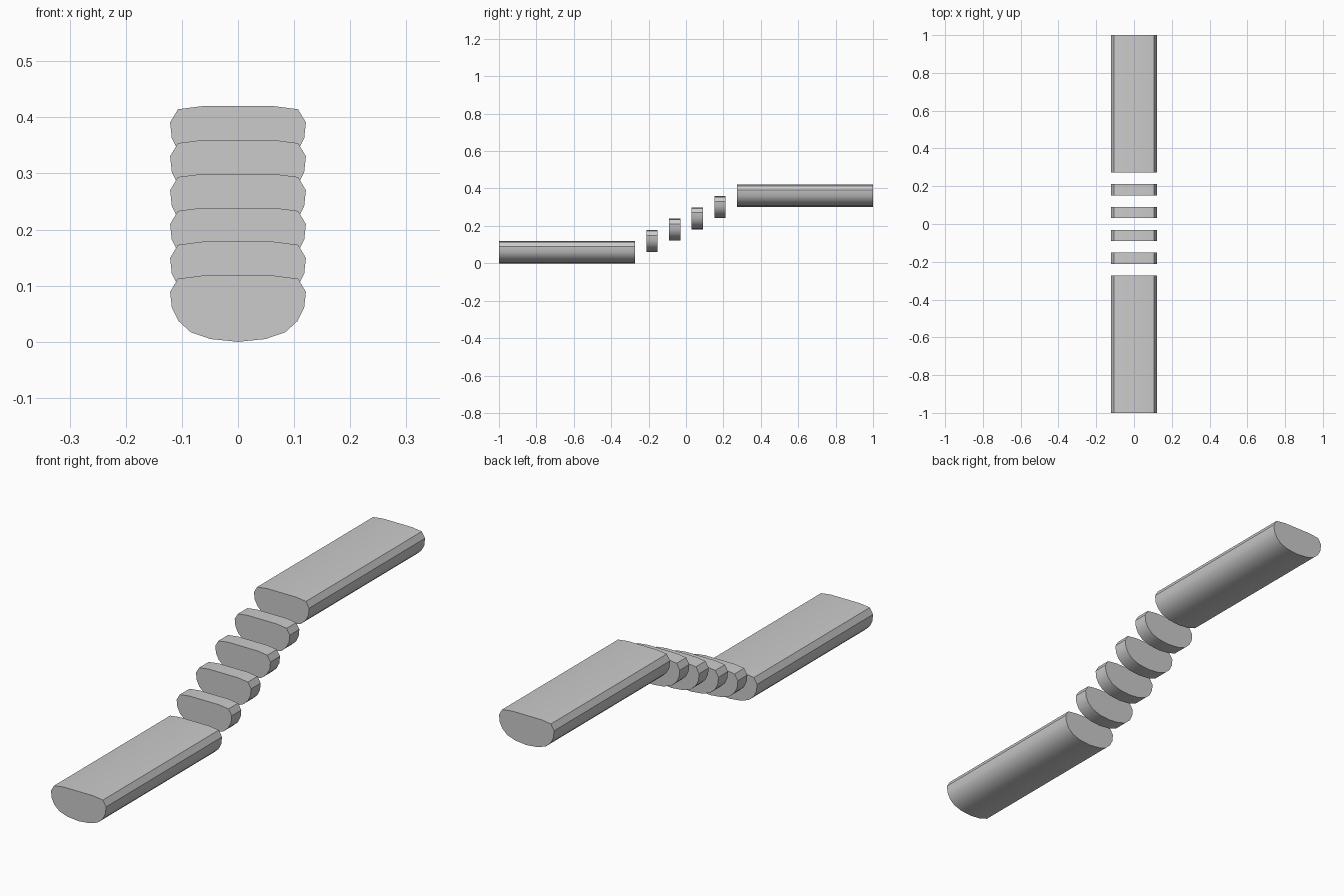
import bpy, bmesh, math

if "Cube" in bpy.data.objects:
    bpy.data.objects.remove(bpy.data.objects["Cube"])

# Right half of the rounded beam cross-section, bottom centre to top centre
HALF = [(0, 0), (0.049, 0.005), (0.084, 0.017), (0.106, 0.037), (0.118, 0.061),
        (0.121, 0.089), (0.107, 0.1125), (0.064, 0.118), (0, 0.118)]
PROFILE = HALF + [(-x, z) for x, z in reversed(HALF[1:-1])]
RISE = 0.0604


def beam(name, y0, y1, z0):
    """Extrude the cross-section along y from y0 to y1."""
    bm = bmesh.new()
    face = bm.faces.new([bm.verts.new((x, y0, z0 + z)) for x, z in PROFILE])
    ext = bmesh.ops.extrude_face_region(bm, geom=[face], use_keep_orig=True)
    for v in ext["geom"]:
        if isinstance(v, bmesh.types.BMVert):
            v.co.y = y1
    bmesh.ops.recalc_face_normals(bm, faces=bm.faces)
    # Smooth curved underside, sharp ends and upper corners
    for f in bm.faces:
        f.smooth = True
    for e in bm.edges:
        e.smooth = e.calc_face_angle(0) < math.radians(32)
    mesh = bpy.data.meshes.new(name)
    bm.to_mesh(mesh)
    bm.free()
    bpy.context.collection.objects.link(bpy.data.objects.new(name, mesh))


# Lower landing, four rising steps, upper landing
beam("lower_landing", -1, -0.273, 0)
for i in range(4):
    yc = -0.182 + i * 0.1213
    beam(f"step_{i + 1}", yc - 0.03, yc + 0.03, RISE * (i + 1))
beam("upper_landing", 0.273, 1, RISE * 5)
